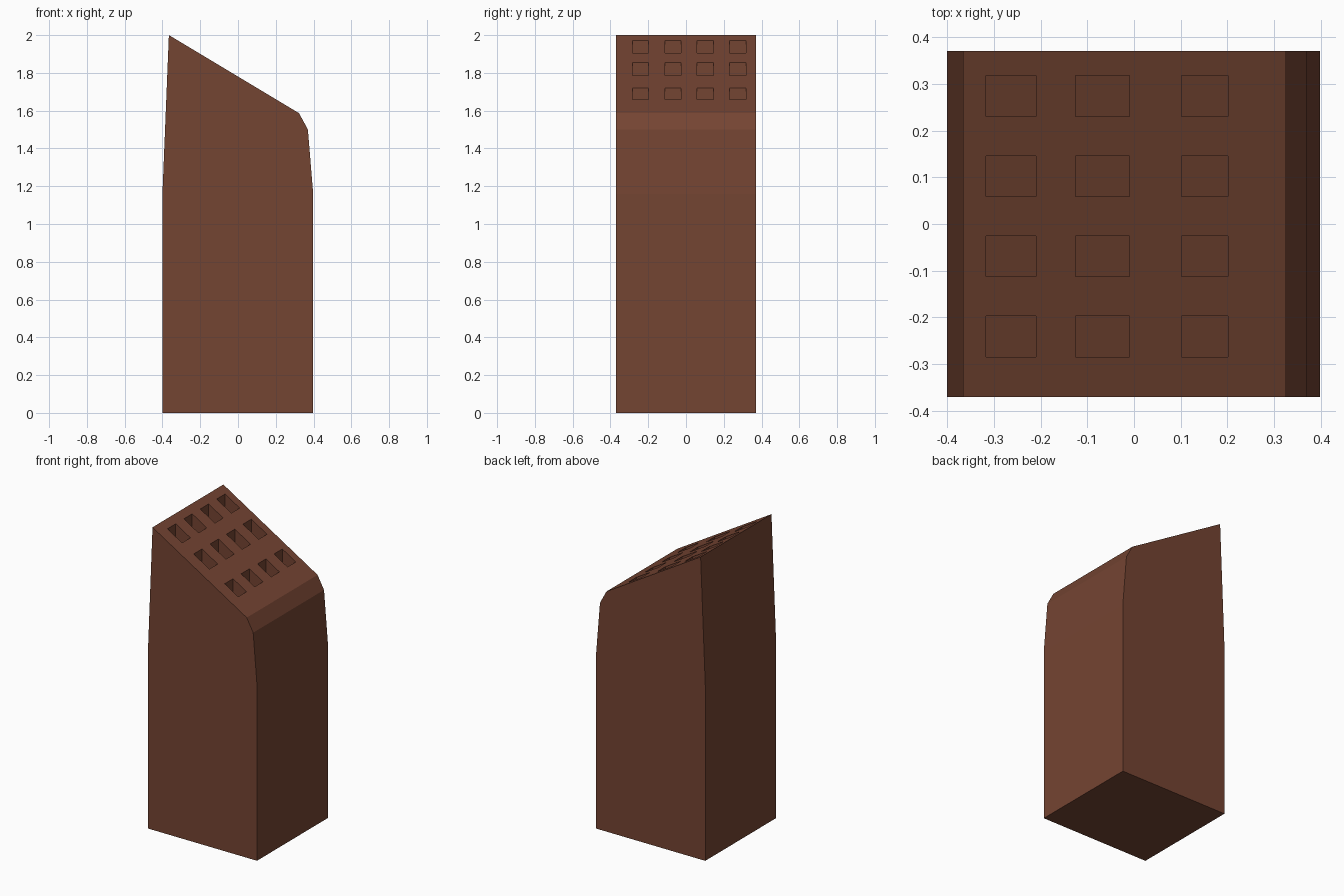
import bpy, bmesh

if "Cube" in bpy.data.objects:
    bpy.data.objects.remove(bpy.data.objects["Cube"])

HALF_DEPTH = 0.37
SLOT_DEPTH = 0.25
# side outline (x, z)
PROFILE = [(-0.4, 0), (0.398, 0), (0.398, 1.16), (0.37, 1.5),
           (0.323, 1.587), (-0.366, 2.0), (-0.4, 1.16)]
ROWS_X = [(-0.317, -0.21), (-0.125, -0.01), (0.102, 0.201)]
COLS_Y = [-0.241, -0.069, 0.102, 0.274]
SLOT_HALF_Y = 0.0435

wood = bpy.data.materials.new("brown wood")
wood.diffuse_color = (0.175, 0.058, 0.032, 1)
wood.use_nodes = True
wood.node_tree.nodes["Principled BSDF"].inputs["Base Color"].default_value = wood.diffuse_color


def slope_z(x):
    return 2.0 - (x + 0.366) * (2.0 - 1.587) / (0.323 + 0.366)


def add_prism(bm, outline, y0, y1):
    """Extrude an x-z outline from y0 to y1."""
    face = bm.faces.new([bm.verts.new((x, y0, z)) for x, z in outline])
    ext = bmesh.ops.extrude_face_region(bm, geom=[face], use_keep_orig=True)
    verts = [g for g in ext["geom"] if isinstance(g, bmesh.types.BMVert)]
    bmesh.ops.translate(bm, verts=verts, vec=(0, y1 - y0, 0))


def make_object(name, bm):
    bmesh.ops.recalc_face_normals(bm, faces=bm.faces)
    mesh = bpy.data.meshes.new(name)
    bm.to_mesh(mesh)
    bm.free()
    mesh.materials.append(wood)
    obj = bpy.data.objects.new(name, mesh)
    bpy.context.collection.objects.link(obj)
    return obj


# wooden block
bm = bmesh.new()
add_prism(bm, PROFILE, -HALF_DEPTH, HALF_DEPTH)
block = make_object("knife_block", bm)

# slots sunk straight down, floors parallel to the sloping top
bm = bmesh.new()
for x0, x1 in ROWS_X:
    outline = [(x0, slope_z(x0) - SLOT_DEPTH), (x1, slope_z(x1) - SLOT_DEPTH),
               (x1, slope_z(x1) + 0.1), (x0, slope_z(x0) + 0.1)]
    for y in COLS_Y:
        add_prism(bm, outline, y - SLOT_HALF_Y, y + SLOT_HALF_Y)
cutter = make_object("slot_cutter", bm)

# cut the slots and remove the cutter
mod = block.modifiers.new("slots", 'BOOLEAN')
mod.operation = 'DIFFERENCE'
mod.solver = 'EXACT'
mod.object = cutter
bpy.context.view_layer.objects.active = block
block.select_set(True)
bpy.ops.object.modifier_apply(modifier=mod.name)
bpy.data.objects.remove(cutter)
